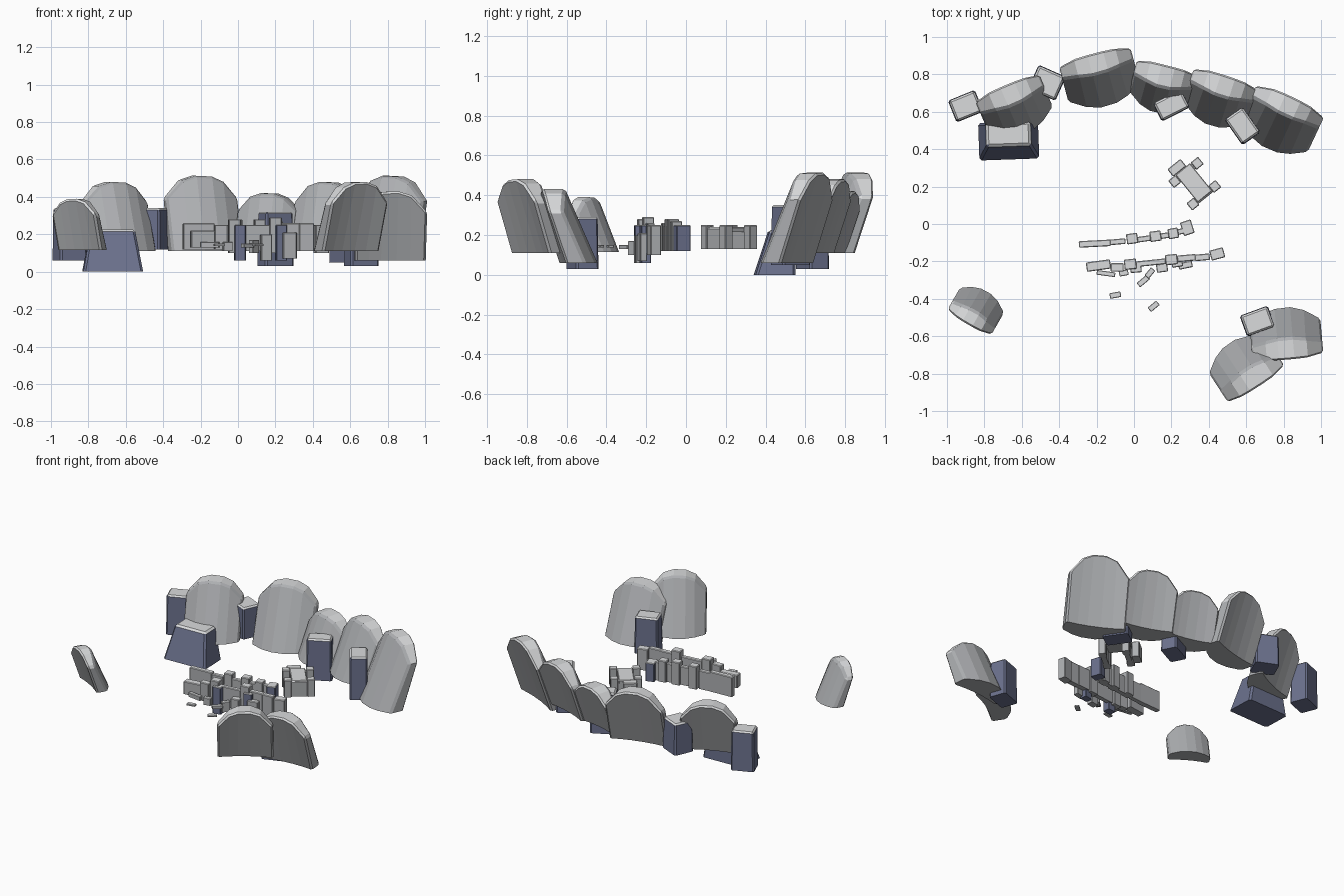
import bpy, bmesh, math
from mathutils import Vector


def material(name, rgb):
    m = bpy.data.materials.new(name)
    m.diffuse_color = (*rgb, 1)
    return m


GREY = material("grey_stone", (0.42, 0.43, 0.445))
LIGHT = material("pale_grey_top", (0.70, 0.71, 0.72))
SLATE = material("slate_blue_stone", (0.147, 0.165, 0.265))


def finish(name, bm, base, bevel):
    """Pale upper faces, chamfered edges (feet stay sharp), new object."""
    bmesh.ops.recalc_face_normals(bm, faces=bm.faces)
    for f in bm.faces:
        f.material_index = 1 if f.normal.z > 0.55 else 0
    foot = min(v.co.z for v in bm.verts) + 0.001
    edges = [e for e in bm.edges if e.calc_face_angle(0) > math.radians(40)
             and max(v.co.z for v in e.verts) > foot]
    bmesh.ops.bevel(bm, geom=edges, offset=bevel, segments=1, affect='EDGES',
                    clamp_overlap=True, material=-1)
    me = bpy.data.meshes.new(name)
    bm.to_mesh(me)
    bm.free()
    ob = bpy.data.objects.new(name, me)
    bpy.context.collection.objects.link(ob)
    me.materials.append(base)
    me.materials.append(LIGHT)
    return ob


# Fraction of width, fraction of height along the rounded top
CROWN = [(-0.5, 0.70), (-0.28, 0.94), (-0.09, 1.0),
         (0.13, 0.99), (0.30, 0.92), (0.5, 0.70)]


def slab(name, px, py, angle, w, z0, z1, thick=0.158, bulge=0.078):
    """Curved upright stone leaning outward; (px, py) is the inner foot."""
    a = math.radians(angle)
    u = Vector((math.cos(a), math.sin(a), 0))
    n = Vector((math.sin(a), -math.cos(a), 0))
    bm = bmesh.new()
    cols = []
    for t, f in CROWN:
        h = (z1 - z0) * f
        bow = (2 * t) ** 2 * bulge

        def at(d, z):
            return bm.verts.new(Vector((px, py, z0 + z)) + u * (t * w) + n * d)
        cols.append((at(-bow, 0), at(-bow - 0.44 * h, h),
                     at(-thick - 0.25 * bow - 0.34 * h, h), at(-thick - 0.25 * bow, 0)))
    for c, d in zip(cols, cols[1:]):
        for i in range(4):
            j = (i + 1) % 4
            bm.faces.new((c[i], c[j], d[j], d[i]))
    bm.faces.new(cols[0])
    bm.faces.new(cols[-1][::-1])
    return finish(name, bm, GREY, 0.012)


def block(name, x, y, lx, ly, angle, z0, z1, slate=False, top=(1, 1), shift=0.0, bevel=0.004):
    """Box with optional taper; shift moves the top along local y."""
    a = math.radians(angle)
    bm = bmesh.new()
    bmesh.ops.create_cube(bm, size=1)
    for v in bm.verts:
        up = v.co.z > 0
        cx = v.co.x * lx * (top[0] if up else 1)
        cy = v.co.y * ly * (top[1] if up else 1) + (shift if up else 0)
        v.co = (x + cx * math.cos(a) - cy * math.sin(a),
                y + cx * math.sin(a) + cy * math.cos(a), z1 if up else z0)
    return finish(name, bm, SLATE if slate else GREY, bevel)


# Great leaning stones: back arc, front right pair, front left single
for i, s in enumerate([
        (-0.575, 0.485, 23, 0.37, 0.11, 0.48),
        (-0.14, 0.63, 15, 0.395, 0.11, 0.513),
        (0.115, 0.595, -14, 0.33, 0.11, 0.42),
        (0.41, 0.525, -18, 0.36, 0.11, 0.48),
        (0.715, 0.40, -25, 0.40, 0.06, 0.513),
        (0.51, -0.635, 213, 0.36, 0.11, 0.48),
        (0.80, -0.445, 185, 0.38, 0.06, 0.43)]):
    slab(f"leaning_stone_{i + 1}", *s)
slab("leaning_stone_8", -0.785, -0.36, 150, 0.27, 0.115, 0.39, thick=0.115, bulge=0.055)

# Slate boulders between the great stones
block("wedge_boulder", -0.67, 0.445, 0.32, 0.20, 2, 0.0, 0.225, True, (0.74, 0.62), 0.035, 0.012)
for i, s in enumerate([
        (-0.90, 0.63, 0.155, 0.125, 22, 0.06, 0.34),
        (-0.465, 0.755, 0.16, 0.14, -24, 0.12, 0.34),
        (0.20, 0.635, 0.17, 0.11, 27, 0.03, 0.32),
        (0.58, 0.525, 0.12, 0.17, 35, 0.05, 0.35),
        (0.66, -0.52, 0.16, 0.12, 20, 0.03, 0.29)]):
    block(f"slate_boulder_{i + 1}", *s, True, (0.95, 0.95), bevel=0.01)

# Rear ruined wall
for i, s in enumerate([
        (-0.21, -0.105, 0.17, 0.035, 3, 0.12, 0.26),
        (-0.09, -0.095, 0.09, 0.03, 5, 0.12, 0.25),
        (-0.01, -0.078, 0.06, 0.055, 8, 0.12, 0.28),
        (0.05, -0.08, 0.08, 0.03, 8, 0.12, 0.25),
        (0.115, -0.065, 0.06, 0.055, 8, 0.12, 0.28),
        (0.165, -0.062, 0.06, 0.03, 8, 0.12, 0.25),
        (0.21, -0.05, 0.055, 0.055, 10, 0.12, 0.27),
        (0.25, -0.04, 0.05, 0.03, 12, 0.12, 0.25)]):
    block(f"rear_wall_{i + 1}", *s)
block("rear_wall_end", 0.285, -0.02, 0.06, 0.075, 18, 0.12, 0.25, True)

# Front ruined wall
for i, s in enumerate([
        (-0.19, -0.222, 0.13, 0.05, 8, 0.13, 0.22),
        (-0.09, -0.232, 0.07, 0.045, 0, 0.12, 0.25),
        (-0.02, -0.215, 0.065, 0.055, 6, 0.10, 0.28),
        (0.09, -0.207, 0.16, 0.03, 6, 0.11, 0.25),
        (0.15, -0.235, 0.06, 0.045, 8, 0.06, 0.20),
        (0.20, -0.19, 0.065, 0.055, 6, 0.10, 0.29),
        (0.275, -0.22, 0.075, 0.035, 12, 0.07, 0.21),
        (0.28, -0.182, 0.10, 0.035, 5, 0.11, 0.26),
        (0.365, -0.178, 0.08, 0.035, 5, 0.11, 0.26),
        (0.445, -0.16, 0.075, 0.055, 15, 0.10, 0.25)]):
    block(f"front_wall_{i + 1}", *s)
block("slate_post_left", 0.01, -0.235, 0.06, 0.05, 5, 0.06, 0.25, True)
block("slate_post_right", 0.23, -0.205, 0.06, 0.05, 10, 0.06, 0.25, True)

# Loose rubble
for i, s in enumerate([
        (-0.15, -0.265, 0.10, 0.025, -8, 0.13, 0.16),
        (-0.055, -0.262, 0.05, 0.03, 10, 0.11, 0.16),
        (0.05, -0.305, 0.07, 0.03, 40, 0.13, 0.15),
        (0.085, -0.262, 0.055, 0.03, 50, 0.10, 0.17),
        (-0.10, -0.38, 0.06, 0.03, 10, 0.138, 0.15),
        (0.105, -0.44, 0.06, 0.03, 40, 0.138, 0.15)]):
    block(f"rubble_{i + 1}", *s, bevel=0.003)

# Small collapsed gate: roof slab on low walls and posts, turned as a group
GA, GX, GY = math.radians(-51), 0.32, 0.22
for i, (lx, ly, w, d, z0, z1) in enumerate([
        (0, 0, 0.19, 0.10, 0.215, 0.24),
        (-0.07, 0, 0.035, 0.18, 0.13, 0.235),
        (0.085, 0, 0.035, 0.17, 0.13, 0.235),
        (-0.07, -0.075, 0.05, 0.05, 0.13, 0.25),
        (-0.07, 0.08, 0.05, 0.05, 0.13, 0.25),
        (0.085, -0.075, 0.05, 0.05, 0.13, 0.25),
        (0.085, 0.075, 0.05, 0.05, 0.13, 0.25),
        (-0.12, -0.02, 0.05, 0.09, 0.13, 0.24)]):
    block(f"gate_{i + 1}", GX + lx * math.cos(GA) - ly * math.sin(GA),
          GY + lx * math.sin(GA) + ly * math.cos(GA), w, d, math.degrees(GA), z0, z1)
